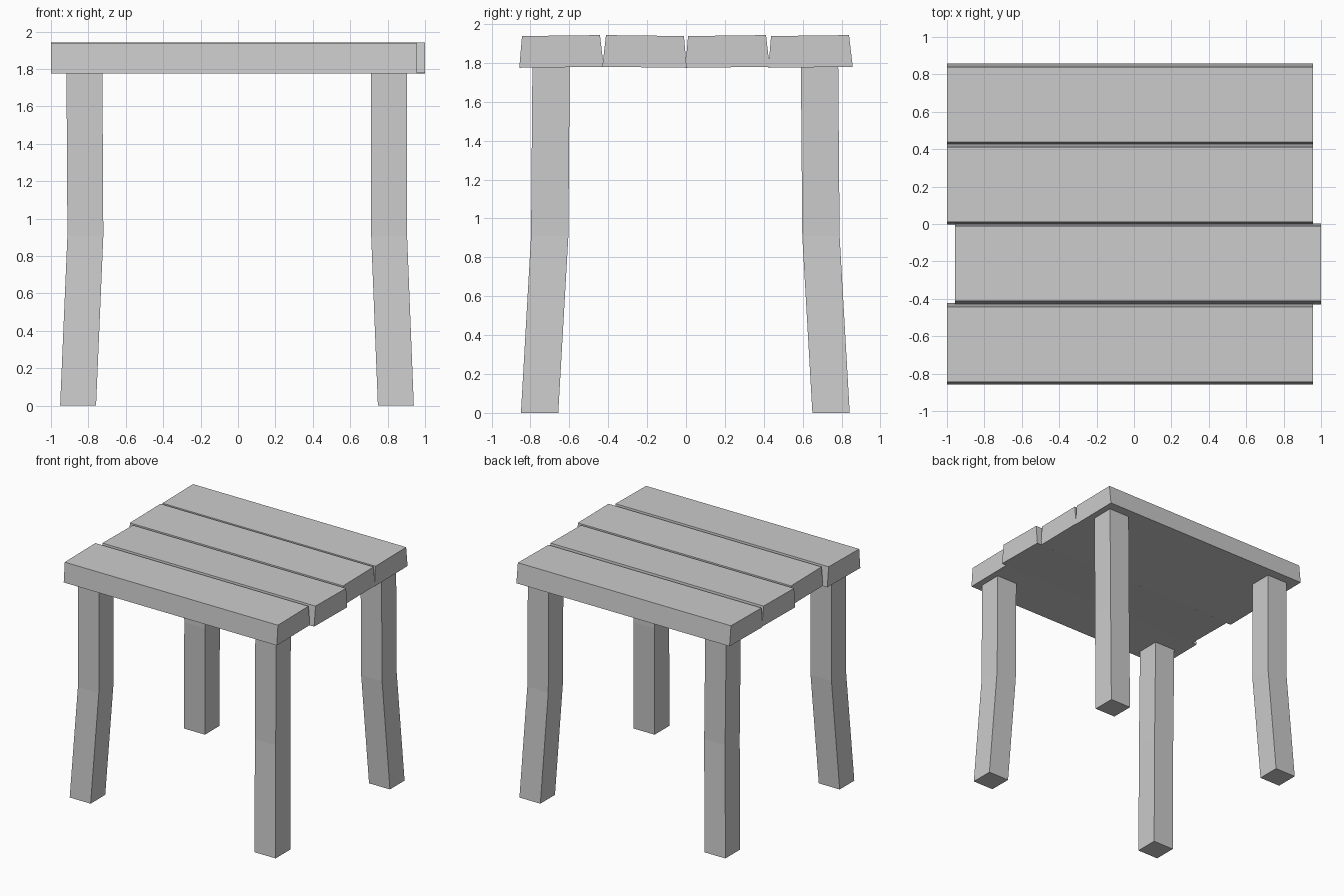
import bpy
import bmesh

old = bpy.data.objects.get("Cube")
if old:
    bpy.data.objects.remove(old, do_unlink=True)

GREY = (0.6, 0.6, 0.6, 1.0)
mat = bpy.data.materials.new("plain_grey")
mat.use_nodes = True
mat.diffuse_color = GREY
mat.node_tree.nodes["Principled BSDF"].inputs["Base Color"].default_value = GREY


def loft(name, rings):
    """Closed solid through a list of four-cornered rings."""
    bm = bmesh.new()
    loops = [[bm.verts.new(p) for p in ring] for ring in rings]
    for a, b in zip(loops, loops[1:]):
        for i in range(4):
            j = (i + 1) % 4
            bm.faces.new((a[i], a[j], b[j], b[i]))
    bm.faces.new(loops[0][::-1])
    bm.faces.new(loops[-1])
    bmesh.ops.recalc_face_normals(bm, faces=bm.faces)
    mesh = bpy.data.meshes.new(name)
    bm.to_mesh(mesh)
    bm.free()
    mesh.materials.append(mat)
    obj = bpy.data.objects.new(name, mesh)
    bpy.context.collection.objects.link(obj)
    return obj


# Seat planks: one tapered section, repeated; the second is turned end for end
SECTION = [(-0.217, 1.775), (0.217, 1.78), (0.198, 1.943), (-0.203, 1.938)]
PITCH = 0.427
for i in range(4):
    turn = -1 if i == 1 else 1
    centre = (i - 1.5) * PITCH
    ends = (-turn, 0.957 * turn)
    loft(f"seat_plank_{i + 1}",
         [[(x, centre + turn * y, z) for y, z in SECTION] for x in ends])

# Legs: square posts, bent outwards below the middle
HALF = 0.096
HEIGHTS = (0.0, 0.91, 1.778)
PATH_X = {"right": (-0.855, -0.816, -0.821), "left": (0.844, 0.808, 0.808)}
PATH_Y = {"front": (-0.753, -0.701, -0.694), "back": (0.746, 0.694, 0.687)}
CORNERS = [(-HALF, -HALF), (HALF, -HALF), (HALF, HALF), (-HALF, HALF)]
for side, xs in PATH_X.items():
    for end, ys in PATH_Y.items():
        loft(f"{end}_{side}_leg",
             [[(x + dx, y + dy, z) for dx, dy in CORNERS]
              for x, y, z in zip(xs, ys, HEIGHTS)])
